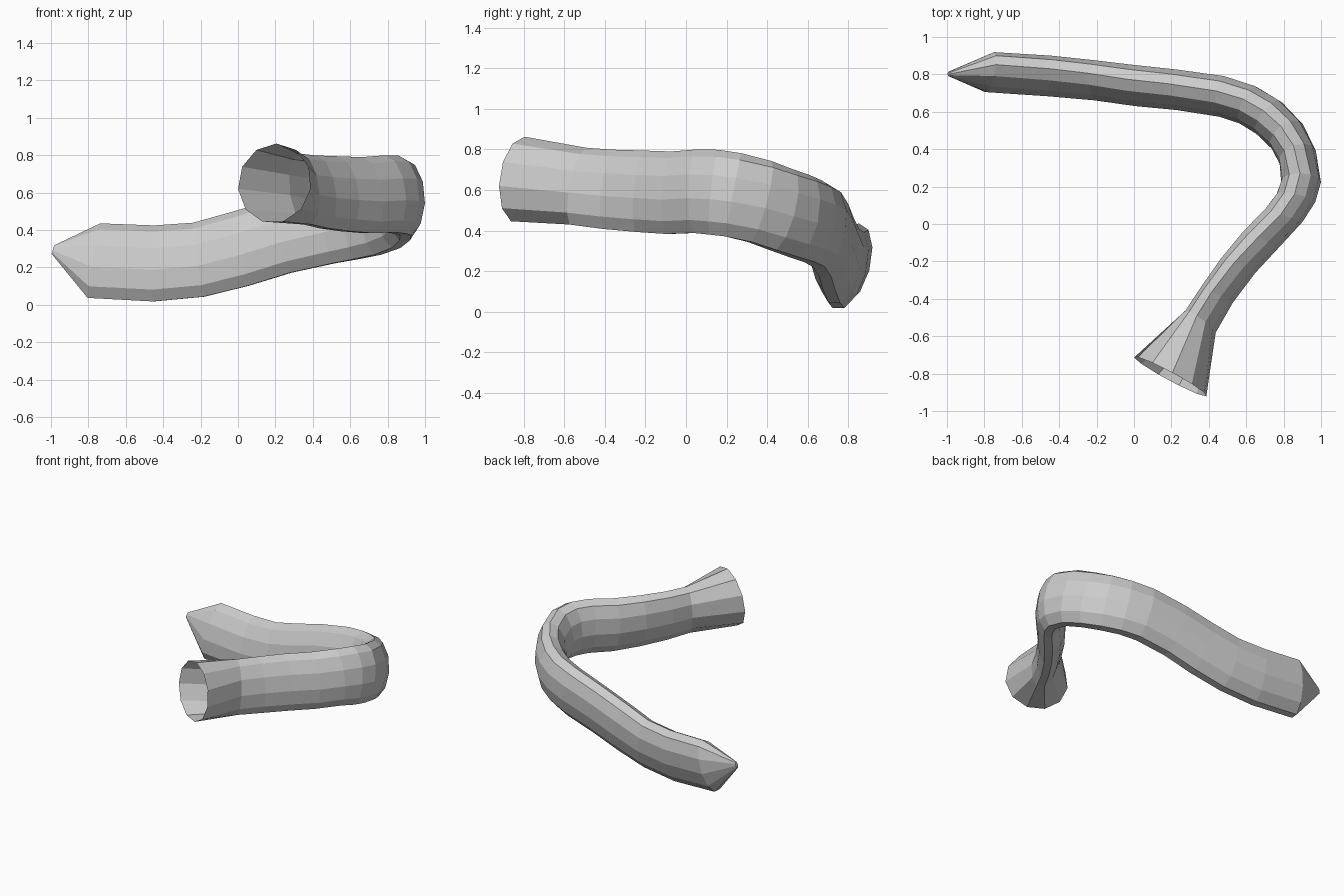
import bpy, bmesh, math
from mathutils import Vector

SIDES = 11
# stations along the tube: outer x, outer y, inner x, inner y, top z, bottom z
STATIONS = [
    (0.39, -0.92, 0.00, -0.71, 0.865, 0.435),
    (0.44, -0.58, 0.27, -0.47, 0.81, 0.42),
    (0.53, -0.42, 0.35, -0.35, 0.80, 0.40),
    (0.65, -0.26, 0.46, -0.19, 0.795, 0.385),
    (0.78, -0.12, 0.58, -0.04, 0.79, 0.375),
    (0.90, 0.01, 0.70, 0.085, 0.80, 0.38),
    (0.97, 0.12, 0.76, 0.16, 0.80, 0.37),
    (1.00, 0.23, 0.785, 0.23, 0.79, 0.355),
    (0.97, 0.40, 0.775, 0.33, 0.76, 0.32),
    (0.90, 0.54, 0.73, 0.41, 0.72, 0.28),
    (0.79, 0.655, 0.65, 0.485, 0.685, 0.25),
    (0.66, 0.735, 0.56, 0.54, 0.655, 0.23),
    (0.50, 0.79, 0.45, 0.575, 0.63, 0.205),
    (0.25, 0.825, 0.22, 0.61, 0.575, 0.15),
    (0.02, 0.85, 0.00, 0.63, 0.51, 0.08),
    (-0.20, 0.875, -0.22, 0.66, 0.445, 0.03),
    (-0.44, 0.90, -0.46, 0.68, 0.425, 0.01),
    (-0.76, 0.92, -0.78, 0.70, 0.44, 0.025),
    (-0.99, 0.815, -0.99, 0.79, 0.32, 0.27),
]

centres = [Vector(((a + c) / 2, (b + d) / 2, (t + u) / 2)) for a, b, c, d, t, u in STATIONS]
last = len(STATIONS) - 1
bm = bmesh.new()
rings = []
for i, (ox, oy, ix, iy, top, low) in enumerate(STATIONS):
    # frame perpendicular to the path
    tangent = (centres[min(i + 1, last)] - centres[max(i - 1, 0)]).normalized()
    side = Vector((ox - ix, oy - iy, 0))
    half_w = side.length / 2
    side.normalize()
    up = side.cross(tangent).normalized()
    if up.z < 0:
        up.negate()
    half_h = (top - low) / 2 * up.z
    # section leans inward on the front limb, outward on the back limb
    lean = 0 if i in (0, last) else -0.04 + 0.09 * i / last
    width = math.sqrt(max(half_w ** 2 - lean ** 2, 1e-6))
    ring = []
    for k in range(SIDES):
        a = 2 * math.pi * k / SIDES
        s, c = math.sin(a), math.cos(a)
        ring.append(bm.verts.new(centres[i] + side * (width * s + lean * c) + up * (half_h * c)))
    rings.append(ring)

# tube wall, open at the flared mouth and capped at the tip
for r0, r1 in zip(rings, rings[1:]):
    for k in range(SIDES):
        n = (k + 1) % SIDES
        bm.faces.new((r0[k], r0[n], r1[n], r1[k]))
bm.faces.new(rings[-1])
bmesh.ops.recalc_face_normals(bm, faces=bm.faces)

mesh = bpy.data.meshes.new("bent_tube")
bm.to_mesh(mesh)
bm.free()
bpy.context.collection.objects.link(bpy.data.objects.new("bent_tube", mesh))
